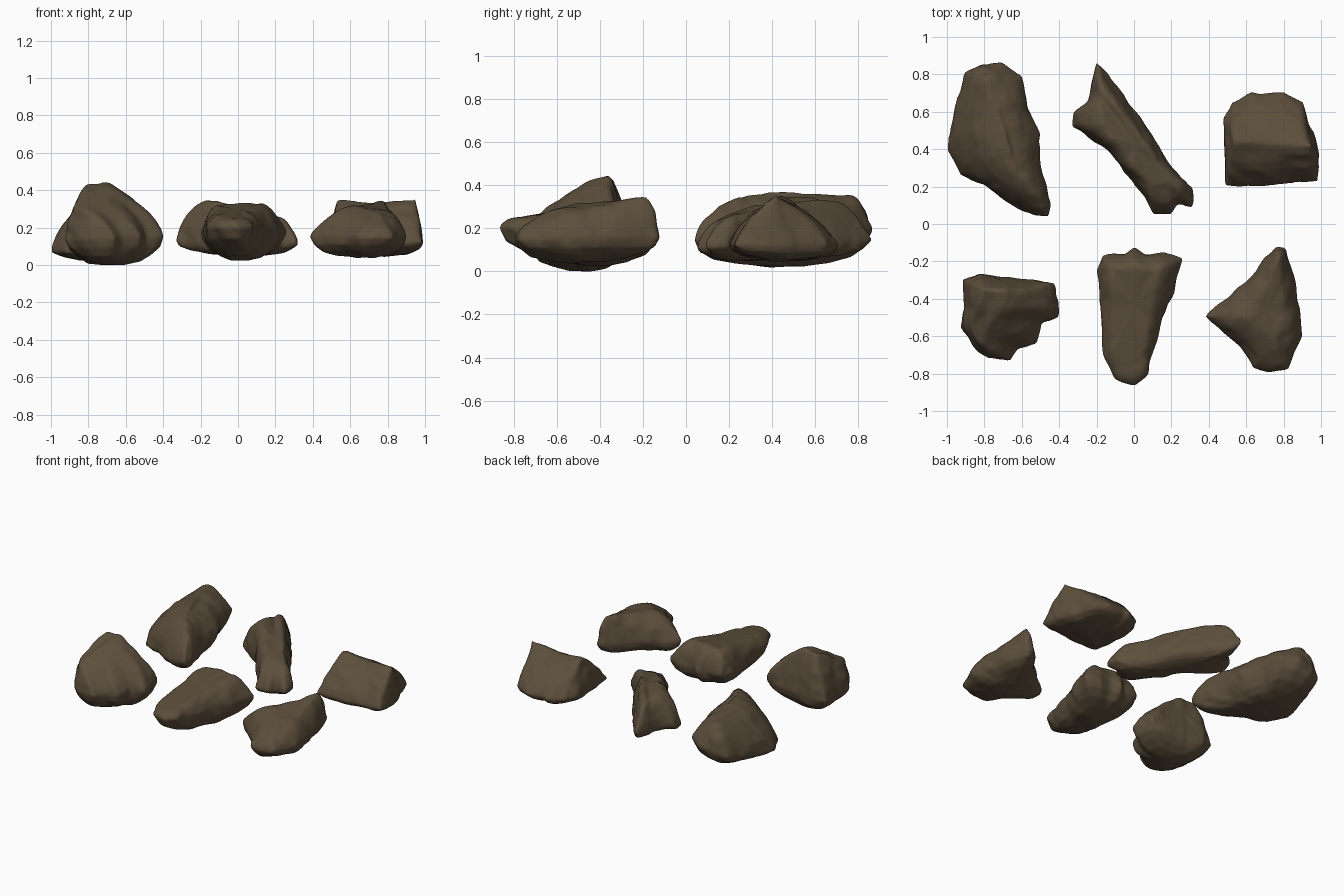
import bpy
import bmesh
from math import sin, cos, radians
from mathutils import Vector, noise

cube = bpy.data.objects.get("Cube")
if cube:
    bpy.data.objects.remove(cube)

stone = bpy.data.materials.new("brown_stone")
stone.use_nodes = True
stone.diffuse_color = (0.108, 0.078, 0.045, 1)
bsdf = stone.node_tree.nodes["Principled BSDF"]
bsdf.inputs["Base Color"].default_value = stone.diffuse_color
bsdf.inputs["Roughness"].default_value = 0.9


def resample(outline, pieces=4):
    """Split every outline edge evenly, so that smoothing keeps the shape."""
    points = []
    for i, start in enumerate(outline):
        a, b = Vector(start), Vector(outline[(i + 1) % len(outline)])
        points += [a.lerp(b, k / pieces) for k in range(pieces)]
    return points


def soften(ring, passes):
    """Average neighbours, so that corners of the outline fade out."""
    for _ in range(passes):
        ring = [(ring[i - 1] + p * 2 + ring[(i + 1) % len(ring)]) / 4
                for i, p in enumerate(ring)]
    return ring


def nearest_on_crest(p, crest):
    """Closest point, seen from above, on the edges of the crest."""
    candidates = []
    for i, a in enumerate(crest):
        b = crest[(i + 1) % len(crest)]
        edge = (b - a).xy
        t = min(1, max(0, (p - a.xy).dot(edge) / edge.length_squared))
        candidates.append(a.lerp(b, t))
    return min(candidates, key=lambda c: (c.xy - p).length)


def roughen(position, seed):
    """Broad lumps, chiselled grooves and fine grain."""
    p = position + Vector((seed, seed, seed))
    lumps = noise.noise(p * 5) * 0.014
    grooves = (abs(noise.noise(p * 8)) - 0.2) * 0.02
    return lumps + grooves + noise.noise(p * 22) * 0.004


def rock(name, outline, crest, rim, base, seed, power):
    """Loft a plan outline down to a flat base and up to a crest.

    rim is the outline's height with its slopes along x and y; a low power
    makes the upper part boxy, a high one makes it straight-sided."""
    crest = [Vector(p) for p in crest]
    points = resample(outline)
    centre = sum(points, Vector((0, 0))) / len(points)
    heights = [rim[0] + rim[1] * (p.x - centre.x) + rim[2] * (p.y - centre.y)
               for p in points]
    tops = soften([nearest_on_crest(p, crest) for p in points], 2)

    rings = []
    # Underside, from the base up to the flank
    for angle in (80, 60, 40, 20):
        a = radians(angle)
        ring = []
        for p, height in zip(points, heights):
            q = p.lerp(centre, (1 - cos(a)) * 0.9).to_3d()
            q.z = height + (base - height) * sin(a)
            ring.append(q)
        rings.append(soften(ring, angle // 10))
    # Upper part, from the widest outline to the crest
    for angle in range(0, 90, 11):
        a = radians(angle)
        ring = []
        for p, height, top in zip(points, heights, tops):
            q = p.lerp(top.xy, 1 - cos(a) ** power).to_3d()
            q.z = height + (top.z - height) * sin(a) ** power
            ring.append(q)
        rings.append(soften(ring, angle // 18))

    bm = bmesh.new()
    loops = [[bm.verts.new(p) for p in ring] for ring in rings]
    for low, high in zip(loops, loops[1:]):
        for i in range(len(low)):
            j = (i + 1) % len(low)
            bm.faces.new((low[i], low[j], high[j], high[i]))
    for loop in (loops[0], loops[-1]):
        hub = bm.verts.new(sum((v.co for v in loop), Vector()) / len(loop))
        for i in range(len(loop)):
            bm.faces.new((loop[i], loop[(i + 1) % len(loop)], hub))
    bmesh.ops.recalc_face_normals(bm, faces=bm.faces)
    bm.normal_update()
    moved = [v.co + v.normal * roughen(v.co, seed) for v in bm.verts]
    for v, co in zip(bm.verts, moved):
        v.co = (co.x, co.y, max(co.z, 0))

    mesh = bpy.data.meshes.new(name)
    bm.to_mesh(mesh)
    bm.free()
    mesh.materials.append(stone)
    obj = bpy.data.objects.new(name, mesh)
    bpy.context.collection.objects.link(obj)

    # Even out the surface
    remesh = obj.modifiers.new("even_surface", "REMESH")
    remesh.mode = "VOXEL"
    remesh.voxel_size = 0.011
    remesh.use_smooth_shade = True
    smooth = obj.modifiers.new("worn_edges", "SMOOTH")
    smooth.factor = 0.5
    smooth.iterations = 2


# Back row
rock("back_long_rock",
     [(-.96, .62), (-.91, .81), (-.82, .86), (-.71, .86), (-.6, .79),
      (-.57, .62), (-.51, .48), (-.5, .32), (-.44, .1), (-.45, .04),
      (-.53, .04), (-.65, .09), (-.8, .2), (-.93, .26), (-1, .4)],
     crest=[(-.77, .77, .35), (-.66, .4, .37), (-.62, .27, .34)],
     rim=(.14, .22, .12), base=.02, seed=1, power=1.2)

rock("back_narrow_rock",
     [(-.2, .86), (-.13, .77), (0, .6), (.1, .48), (.17, .34), (.24, .26),
      (.31, .19), (.31, .09), (.23, .1), (.2, .05), (.1, .05), (.06, .14),
      (-.05, .28), (-.17, .42), (-.33, .52), (-.33, .6), (-.25, .66)],
     crest=[(-.17, .68, .32), (-.08, .62, .35), (.17, .26, .27),
            (.07, .24, .28), (-.16, .52, .35)],
     rim=(.12, 0, .04), base=.05, seed=4, power=1.1)

rock("back_block_rock",
     [(.48, .2), (.48, .4), (.48, .55), (.52, .65), (.63, .7), (.8, .7),
      (.9, .65), (.93, .52), (.99, .37), (.98, .23), (.85, .22), (.65, .2)],
     crest=[(.54, .44, .34), (.95, .42, .35)],
     rim=(.12, 0, 0), base=.05, seed=7, power=1.5)

# Front row
rock("front_peaked_rock",
     [(-.93, -.55), (-.91, -.45), (-.91, -.3), (-.83, -.26), (-.7, -.28),
      (-.55, -.29), (-.42, -.32), (-.4, -.41), (-.41, -.49), (-.5, -.53),
      (-.52, -.64), (-.62, -.67), (-.66, -.74), (-.78, -.72), (-.88, -.64)],
     crest=[(-.8, -.35, .43), (-.72, -.36, .44), (-.75, -.47, .41),
            (-.82, -.65, .3), (-.87, -.56, .31), (-.83, -.44, .41)],
     rim=(.14, .04, 0), base=0, seed=10, power=1.4)

rock("front_long_rock",
     [(-.2, -.25), (-.17, -.17), (-.05, -.16), (0, -.12), (.06, -.16),
      (.16, -.15), (.25, -.19), (.21, -.37), (.15, -.5), (.12, -.68),
      (.08, -.8), (0, -.86), (-.1, -.82), (-.16, -.7), (-.18, -.45)],
     crest=[(-.11, -.24, .32), (.13, -.25, .33), (.03, -.73, .26),
            (-.1, -.71, .26)],
     rim=(.18, 0, -.05), base=.03, seed=13, power=1.2)

rock("front_pointed_rock",
     [(.38, -.49), (.47, -.42), (.55, -.34), (.65, -.25), (.76, -.12),
      (.81, -.13), (.86, -.33), (.89, -.5), (.9, -.6), (.82, -.77),
      (.72, -.79), (.64, -.77), (.56, -.66), (.45, -.56)],
     crest=[(.77, -.19, .35), (.8, -.4, .31), (.75, -.62, .28),
            (.64, -.5, .31)],
     rim=(.15, 0, .02), base=.04, seed=16, power=1.2)
